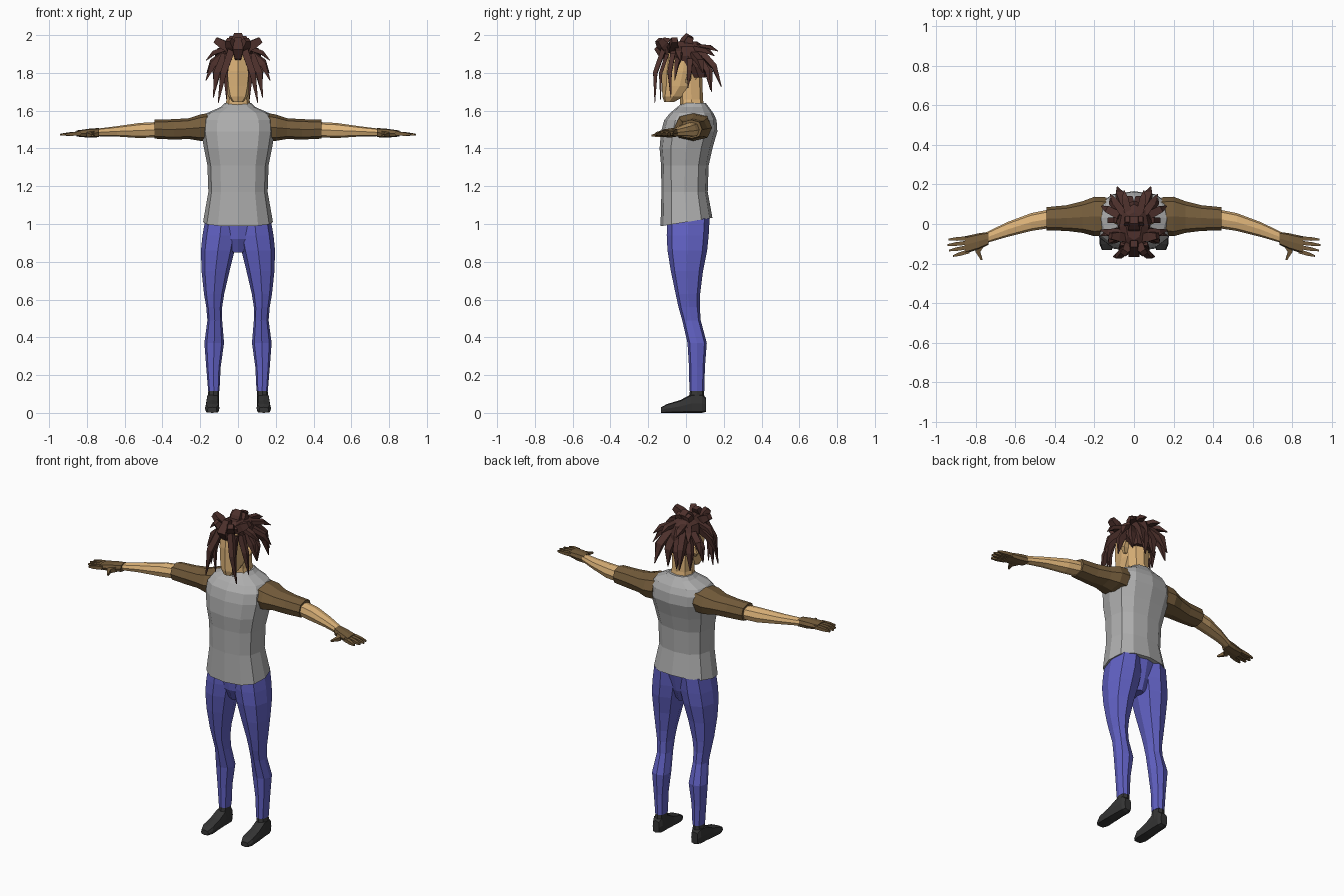
import bpy
import bmesh
import math
from mathutils import Vector

cube = bpy.data.objects.get("Cube")
if cube:
    bpy.data.objects.remove(cube, do_unlink=True)


def material(name, red, green, blue):
    mat = bpy.data.materials.new(name)
    mat.use_nodes = True
    colour = (red, green, blue, 1)
    mat.diffuse_color = colour
    shader = mat.node_tree.nodes["Principled BSDF"]
    shader.inputs["Base Color"].default_value = colour
    shader.inputs["Roughness"].default_value = .9
    return mat


skin = material("warm skin", .72, .45, .19)
shirt_grey = material("shirt grey", .42, .42, .42)
sleeve_brown = material("sleeve brown", .18, .11, .045)
denim_blue = material("denim blue", .12, .12, .55)
shoe_black = material("shoe black", .035, .035, .035)
hair_brown = material("dark hair brown", .075, .03, .025)


def finish(name, bm, mat, mirror):
    """Turn the bmesh into a flat-shaded object, mirrored across x if asked."""
    bmesh.ops.recalc_face_normals(bm, faces=bm.faces)
    mesh = bpy.data.meshes.new(name)
    bm.to_mesh(mesh)
    bm.free()
    mesh.materials.append(mat)
    obj = bpy.data.objects.new(name, mesh)
    bpy.context.collection.objects.link(obj)
    if mirror:
        modifier = obj.modifiers.new("Mirror", "MIRROR")
        modifier.use_mirror_merge = False
    return obj


def skin_rings(bm, rings):
    """Bridge consecutive rings of points and cap both ends."""
    rows = [[bm.verts.new(point) for point in ring] for ring in rings]
    count = len(rows[0])
    for low, high in zip(rows, rows[1:]):
        for i in range(count):
            j = (i + 1) % count
            bm.faces.new((low[i], low[j], high[j], high[i]))
    bm.faces.new(rows[0])
    bm.faces.new(rows[-1])


def loft(name, axis, sections, mat, sides=8, power=.8, mirror=False):
    """Sections are (position on axis, min and max of the two other axes)."""
    others = [k for k in range(3) if k != axis]

    def bulge(value):
        return math.copysign(abs(value) ** power, value) if abs(value) > 1e-6 else 0

    rings = []
    for place, a_min, a_max, b_min, b_max in sections:
        ring = []
        for i in range(sides):
            angle = math.tau * i / sides
            point = Vector()
            point[axis] = place
            point[others[0]] = (a_min + a_max + (a_max - a_min) * bulge(math.cos(angle))) / 2
            point[others[1]] = (b_min + b_max + (b_max - b_min) * bulge(math.sin(angle))) / 2
            ring.append(point)
        rings.append(ring)
    bm = bmesh.new()
    skin_rings(bm, rings)
    return finish(name, bm, mat, mirror)


def centred(sections):
    """Expand (height, half width, front, back) into loft sections."""
    return [(z, -half, half, front, back) for z, half, front, back in sections]


def strand(bm, points, radii, flatness=1, sides=4):
    """A tapering faceted strand through the given points."""
    points = [Vector(p) for p in points]
    along = (points[-1] - points[0]).normalized()
    hint = Vector((0, 0, 1)) if abs(along.z) < .8 else Vector((0, 1, 0))
    across = along.cross(hint).normalized()
    up = across.cross(along)
    rings = []
    for point, radius in zip(points, radii):
        rings.append([point + radius * (across * math.cos(a) + up * flatness * math.sin(a))
                      for a in (math.tau * (i + .5) / sides for i in range(sides))])
    skin_rings(bm, rings)


# Shirt, with the hem rising toward the back
shirt = loft("shirt", 2, centred([
    (1.01, .185, -.135, .14), (1.17, .157, -.13, .115), (1.31, .162, -.132, .12),
    (1.40, .18, -.14, .14), (1.49, .195, -.132, .166), (1.55, .19, -.115, .162),
    (1.587, .165, -.085, .145), (1.62, .09, -.045, .12), (1.64, .07, -.02, .105),
]), shirt_grey, sides=12)
for vert in shirt.data.vertices:
    if vert.co.z < 1.05:
        vert.co.z += vert.co.y * .16

# Trousers
loft("trouser_seat", 2, centred([
    (.85, .03, -.06, .07), (.92, .12, -.088, .095), (1.03, .165, -.1, .12),
]), denim_blue)
loft("trouser_leg", 2, [
    (.115, .098, .158, .018, .097), (.24, .092, .168, .016, .1),
    (.37, .074, .178, .008, .11), (.49, .084, .162, -.02, .078),
    (.56, .084, .168, -.04, .073), (.63, .073, .18, -.055, .075),
    (.75, .045, .193, -.08, .09), (.86, .018, .196, -.098, .112),
    (.94, .002, .188, -.102, .12), (1.03, .002, .172, -.1, .125),
], denim_blue, mirror=True)

# Shoes
loft("shoe", 1, [
    (-.132, .112, .162, 0, .03), (-.1, .098, .175, 0, .047), (-.03, .1, .172, 0, .068),
    (.03, .1, .168, 0, .1), (.085, .1, .165, 0, .1), (.106, .11, .155, .005, .08),
], shoe_black, power=.5, mirror=True)
loft("shoe_collar", 2, [
    (.05, .1, .165, .01, .1), (.125, .1, .156, .022, .094),
], shoe_black, mirror=True)

# Arms
loft("sleeve", 0, [
    (.14, -.055, .135, 1.44, 1.59), (.2, -.062, .138, 1.44, 1.58),
    (.26, -.045, .115, 1.45, 1.56), (.34, -.035, .095, 1.447, 1.555),
    (.443, -.032, .085, 1.452, 1.552),
], sleeve_brown, mirror=True)
loft("forearm", 0, [
    (.42, -.02, .075, 1.46, 1.54), (.52, -.035, .055, 1.455, 1.535),
    (.64, -.065, .01, 1.463, 1.518), (.76, -.1, -.048, 1.465, 1.503),
], skin, mirror=True)
loft("gloved_palm", 0, [
    (.735, -.105, -.04, 1.46, 1.508), (.785, -.128, -.047, 1.457, 1.505),
    (.855, -.15, -.062, 1.463, 1.495),
], sleeve_brown, power=.6, mirror=True)

bm = bmesh.new()
for i, reach in enumerate((.937, .943, .935, .915)):
    root = Vector((.835, -.072 - .022 * i, 1.48))
    tip = Vector((reach, -.078 - .028 * i, 1.473))
    strand(bm, (root, root.lerp(tip, .6), tip), (.015, .013, .006))
strand(bm, ((.765, -.09, 1.48), (.79, -.14, 1.472), (.77, -.182, 1.468)), (.025, .017, .007))
finish("gloved_fingers", bm, sleeve_brown, True)

# Head, neck and ears
loft("neck", 2, centred([
    (1.6, .075, -.03, .1), (1.66, .06, -.032, .09), (1.8, .06, -.04, .085),
]), skin)
loft("head", 2, centred([
    (1.645, .028, -.115, -.065), (1.675, .052, -.125, -.01), (1.73, .066, -.127, .06),
    (1.81, .074, -.127, .095), (1.9, .074, -.115, .1), (1.94, .05, -.08, .07),
]), skin)
bm = bmesh.new()
strand(bm, ((.07, .005, 1.745), (.082, .015, 1.775), (.075, .02, 1.81)), (.012, .022, .015))
finish("ear", bm, skin, True)

# Hair: a cap with side and back coverage
loft("hair_cap", 2, centred([
    (1.775, .07, .03, .105), (1.83, .086, -.02, .118), (1.89, .088, -.1, .118),
    (1.94, .075, -.125, .1), (1.965, .04, -.08, .06),
]), hair_brown)

# Pointed locks: root, tip, thickness
locks = [
    ((.035, -.12, 1.92), (.105, -.165, 1.64), .026),
    ((.055, -.1, 1.9), (.06, -.135, 1.66), .02),
    ((.07, -.07, 1.9), (.13, -.08, 1.67), .026),
    ((.07, -.03, 1.9), (.17, -.06, 1.76), .026),
    ((.06, -.04, 1.93), (.17, -.03, 1.865), .025),
    ((.08, .02, 1.87), (.125, .01, 1.72), .03),
    ((.07, .04, 1.9), (.165, .09, 1.8), .028),
    ((.07, .07, 1.88), (.12, .13, 1.71), .03),
    ((.045, .08, 1.91), (.085, .188, 1.725), .032),
    ((.05, .05, 1.93), (.12, .15, 1.89), .026),
    ((.03, .06, 1.94), (.05, .17, 1.915), .026),
    ((.02, .09, 1.88), (.03, .135, 1.7), .032),
]
bm = bmesh.new()
for root, tip, size in locks:
    root, tip = Vector(root), Vector(tip)
    middle = root.lerp(tip, .45)
    middle += Vector((middle.x, middle.y, .04)) * .16
    strand(bm, (root, middle, tip), (size, size * .9, .003), .7)
finish("pointed_locks", bm, hair_brown, True)

# Blunt tufts standing up on the crown
bm = bmesh.new()
tufts = [
    ((.03, -.07, 1.92), (.12, -.06, 1.975)),
    ((.02, -.1, 1.91), (.05, -.145, 1.975)),
    ((.02, .0, 1.93), (.03, .025, 1.99)),
]
for root, tip in tufts:
    root, tip = Vector(root), Vector(tip)
    strand(bm, (root, root.lerp(tip, .6), tip), (.03, .032, .022))
finish("crown_tufts", bm, hair_brown, True)
bm = bmesh.new()
strand(bm, ((0, -.12, 1.87), (0, -.14, 1.92), (0, -.1, 1.985)), (.022, .04, .025))
strand(bm, ((0, -.02, 1.93), (0, .0, 1.97), (0, .02, 2.0)), (.04, .042, .03))
finish("centre_tufts", bm, hair_brown, False)
